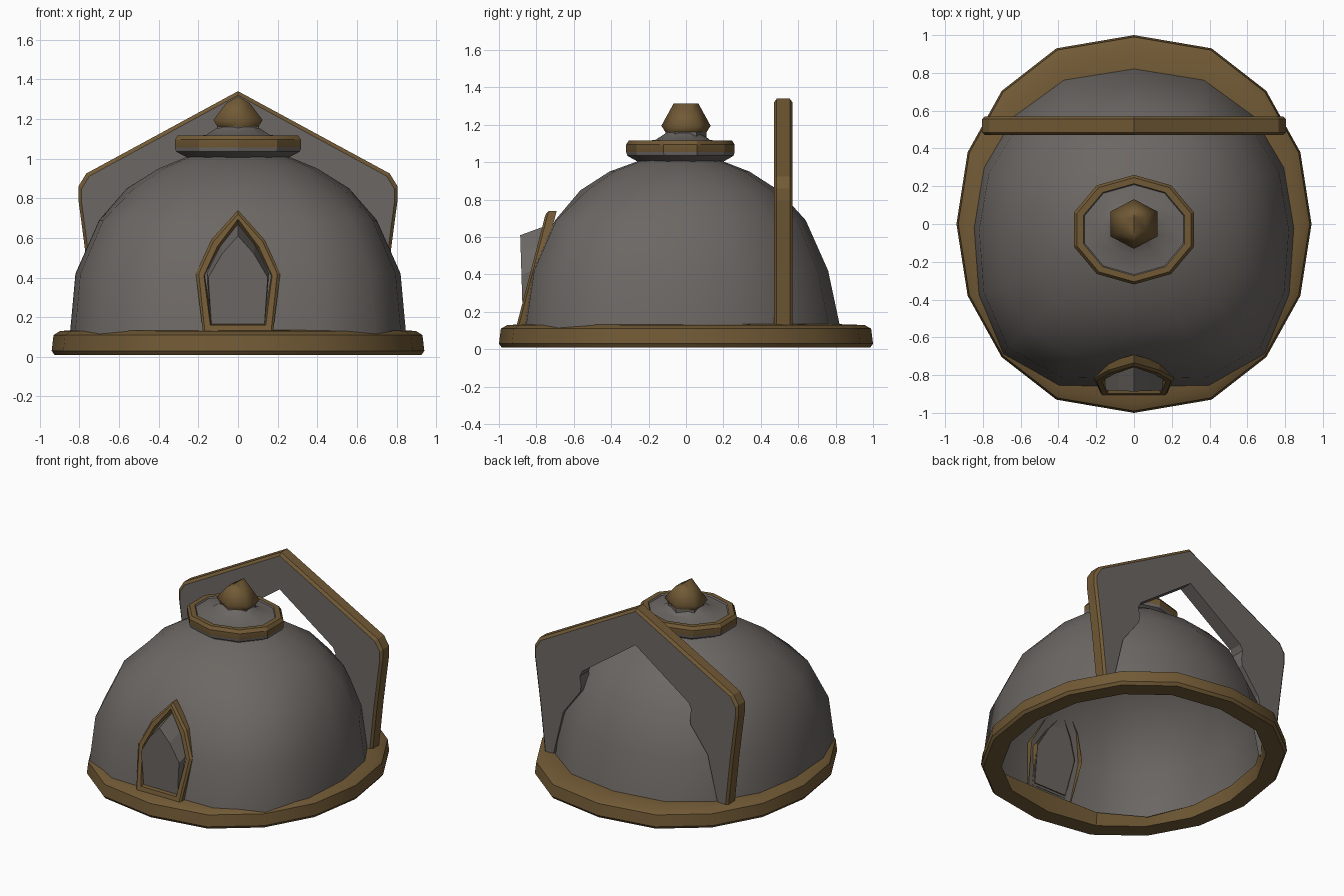
import bpy, bmesh, math

if "Cube" in bpy.data.objects:
    bpy.data.objects.remove(bpy.data.objects["Cube"])

def material(name, rgb):
    m = bpy.data.materials.new(name)
    m.diffuse_color = (*rgb, 1)
    m.use_nodes = True
    m.node_tree.nodes["Principled BSDF"].inputs["Base Color"].default_value = m.diffuse_color
    return m

GREY = material("warm_grey", (0.150, 0.136, 0.126))
BROWN = material("bronze_brown", (0.165, 0.101, 0.036))

def loft(name, loops, mats, closed=True, wrap=False, caps=(None, None), smooth=None):
    """Bridge a list of point loops; mats[i] colours the band after loop i (0 grey, 1 brown)."""
    bm = bmesh.new()
    rows = [[bm.verts.new(p) for p in lp] for lp in loops]
    n, k = len(rows[0]), len(rows)
    for i in range(k if wrap else k - 1):
        a, b = rows[i], rows[(i + 1) % k]
        for j in range(n if closed else n - 1):
            q = (j + 1) % n
            bm.faces.new((a[j], a[q], b[q], b[j])).material_index = mats[i]
    for row, c in ((rows[0], caps[0]), (rows[-1], caps[1])):
        if c is not None:
            bm.faces.new(row).material_index = c
    bmesh.ops.remove_doubles(bm, verts=bm.verts, dist=0.0005)
    bmesh.ops.recalc_face_normals(bm, faces=bm.faces)
    me = bpy.data.meshes.new(name)
    bm.to_mesh(me)
    bm.free()
    me.materials.append(GREY)
    me.materials.append(BROWN)
    ob = bpy.data.objects.new(name, me)
    bpy.context.collection.objects.link(ob)
    if smooth:
        bpy.ops.object.select_all(action='DESELECT')
        bpy.context.view_layer.objects.active = ob
        ob.select_set(True)
        bpy.ops.object.shade_smooth_by_angle(angle=math.radians(smooth))
    return ob

# Sixteen-sided rounded plans; the lower dome is fuller at its front diagonals
def half_plan(quarter, sy):
    pts = quarter + [(0, 1)] + [(-x, y) for x, y in quarter[:0:-1]]
    return [(x * sy, y * sy) for x, y in pts]

Q = [(1, 0), (.937, .38), (.745, .705), (.437, .93)]
QF = [(1, 0), (.97, .42), (.815, .79), (.47, .99)]
PLAN = half_plan(Q, 1) + half_plan(Q, -1)
FULL = half_plan(Q, 1) + half_plan(QF, -1)

def ring(plan, rx, ry, z, cy=0.0):
    return [(x * rx, y * ry + cy, z) for x, y in plan]

def polygon(n):
    return [(math.cos(math.pi / 2 + math.tau * i / n),
             math.sin(math.pi / 2 + math.tau * i / n)) for i in range(n)]

# Dome shell, open below
dome = [(.848, .845, .115, -.02), (.82, .79, .42, -.03), (.70, .67, .69, -.03),
        (.56, .53, .85, -.035), (.40, .375, .95, -.035), (.25, .21, 1.012, -.03), (.12, .11, 1.04, -.03)]
loft("dome", [ring(FULL if d[2] < .7 else PLAN, *d) for d in dome], [0] * 6, caps=(None, 0), smooth=45)

# Base ring, its inner edge meeting the dome
base = [(.865, .01), (.985, .01), (1, .03), (.99, .11), (.955, .13)]
loops = [ring(PLAN, .94 * s, s, z) for s, z in base] + [ring(FULL, .83, .825, .135, -.02)]
loft("base_ring", loops, [1] * 6, wrap=True, smooth=30)

# Cap disc with brown rim
DECA = polygon(10)
cap = [(.45, .995), (.8, 1.005), (.98, 1.035), (1, 1.055), (1, 1.095), (.95, 1.117), (.84, 1.117),
       (.82, 1.107), (.5, 1.12), (.31, 1.16)]
loft("cap_disc", [ring(DECA, .335 * s, .29 * s, z, -.03 * min(1, s * 1.2)) for s, z in cap],
     [0, 0, 0, 1, 1, 1, 0, 0, 0], caps=(0, 0), smooth=30)

# Finial: hexagonal knob rising to a ridge
HEX = polygon(6)
knob = [ring(HEX, r, r * .92, z) for r, z in ((.105, 1.14), (.143, 1.195))]
top = [(x, y, 1.315 - .6 * abs(x)) for x, y, _ in ring(HEX, .069, .066, 0)]
knob += [top, [(0, y, 1.315) for _, y, _ in top]]
loft("finial", knob, [1, 1, 1], caps=(1, None), smooth=60)
loft("finial_neck", [ring(HEX, .12, .11, z) for z in (1.11, 1.165)], [0], caps=(0, 0))

def mirrored(pts):
    """Half outline from foot to apex -> full open outline."""
    return pts + [(-x, z) for x, z in pts[-2::-1]]

# Rear gable arch: grey slab with chamfered brown outer edge
outer = mirrored([(.72, .08), (.76, .45), (.79, .68), (.805, .79), (.805, .86), (.765, .925), (0, 1.34)])
inner = mirrored([(.66, .08), (.57, .45), (.435, .63), (.43, .68), (.44, .74), (.42, .78), (0, 1.08)])
y0, y1, c = .47, .57, .015
trim = [(x * .98, .08 + (z - .08) * .984) for x, z in outer]
section = [(inner, y0), (trim, y0), (outer, y0 + c), (outer, y1 - c), (trim, y1), (inner, y1)]
loft("rear_arch", [[(x, y, z) for x, z in o] for o, y in section],
     [0, 1, 1, 1, 0, 0], closed=False, wrap=True)

# Front doorway frame, leaning back along the dome
def lean(z, d=0.0):
    return -.905 + .26 * (z - .13) + d

fo = mirrored([(.175, .11), (.213, .42), (.135, .59), (0, .74)])
fm = mirrored([(.165, .11), (.198, .42), (.125, .58), (0, .72)])
fi = mirrored([(.14, .16), (.172, .41), (.105, .555), (0, .695)])
fb = mirrored([(.128, .17), (.158, .41), (.093, .54), (0, .665)])
frame = [(fo, .055), (fo, .012), (fm, 0), (fi, 0), (fb, .05)]
loft("door_frame", [[(x, lean(z, d), z) for x, z in o] for o, d in frame], [1] * 4)

# Door panel: upright grey slab set in the frame
panel = mirrored([(.133, .155), (.15, .40), (.08, .52), (0, .61)])
front = [(x, -.872 - .015 * max(0, z - .15) / .48, z) for x, z in panel]
back = [(x * 1.06, lean(z * 1.09, .04), .155 + (z - .155) * 1.13) for x, z in panel]
loft("door_panel", [front, back], [0], caps=(0, 0))
